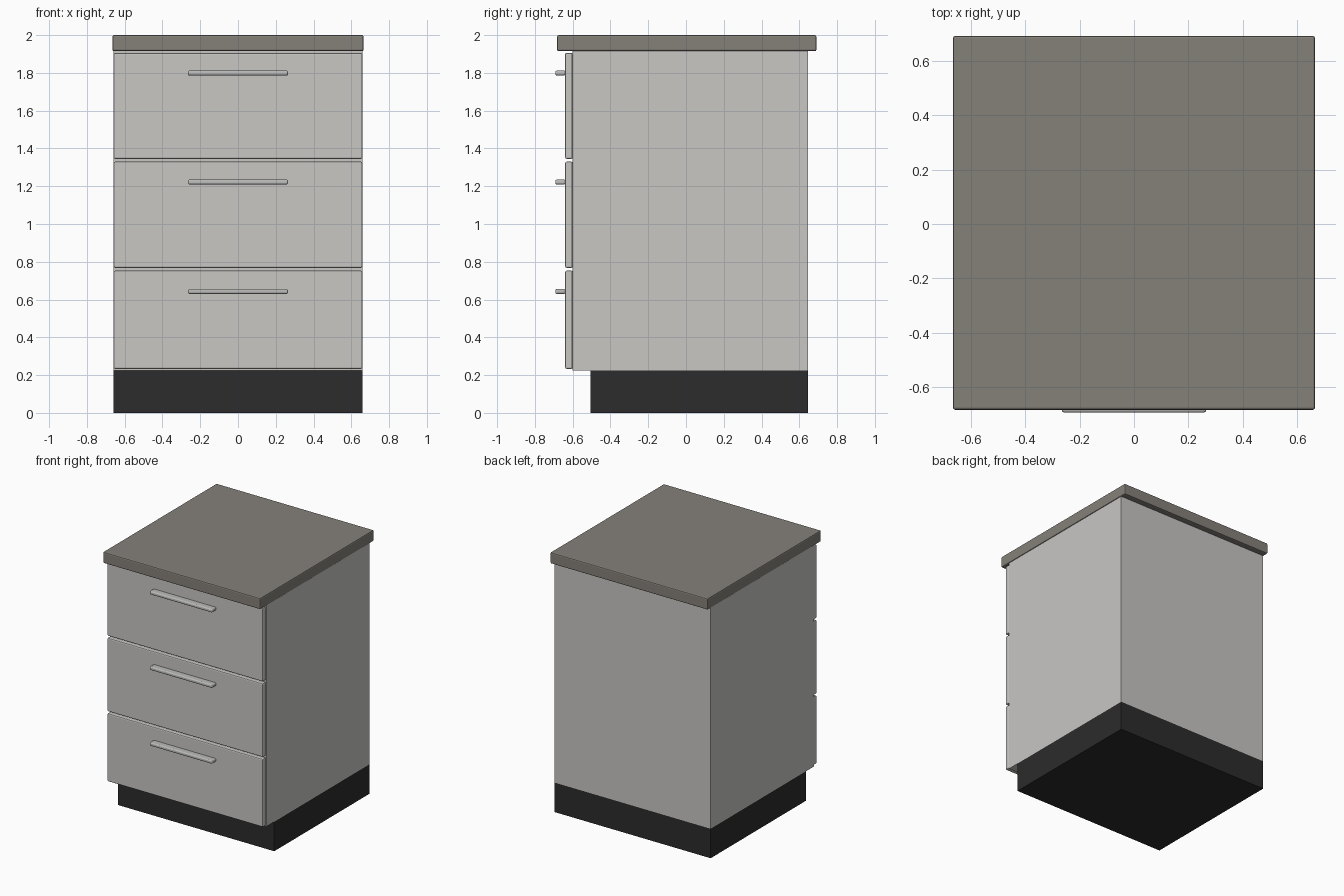
import bpy

cube = bpy.data.objects.get("Cube")
if cube:
    bpy.data.objects.remove(cube, do_unlink=True)


def material(name, rgb):
    mat = bpy.data.materials.new(name)
    mat.use_nodes = True
    mat.diffuse_color = (*rgb, 1)
    mat.node_tree.nodes["Principled BSDF"].inputs["Base Color"].default_value = (*rgb, 1)
    return mat


def box(name, mat, x, y, z, bevel=0.0, segments=2):
    """Box spanning the (min, max) ranges x, y, z, with optional rounded edges."""
    ranges = (x, y, z)
    bpy.ops.mesh.primitive_cube_add(size=1, location=[(a + b) / 2 for a, b in ranges])
    obj = bpy.context.object
    obj.name = obj.data.name = name
    obj.scale = [b - a for a, b in ranges]
    bpy.ops.object.transform_apply(location=False, rotation=False, scale=True)
    obj.data.materials.append(mat)
    if bevel:
        mod = obj.modifiers.new("rounded_edges", "BEVEL")
        mod.width = bevel
        mod.segments = segments
    return obj


body_grey = material("light warm grey", (0.58, 0.57, 0.55))
top_grey = material("stone grey", (0.235, 0.22, 0.195))
plinth_black = material("charcoal", (0.025, 0.025, 0.025))
metal_grey = material("handle grey", (0.5, 0.5, 0.49))

# Carcass, recessed plinth and overhanging worktop
box("cabinet_body", body_grey, (-0.66, 0.66), (-0.6, 0.645), (0.225, 1.915))
box("plinth", plinth_black, (-0.66, 0.66), (-0.505, 0.645), (0, 0.225))
box("worktop", top_grey, (-0.665, 0.665), (-0.682, 0.69), (1.915, 2.0), 0.008)

# Drawer fronts, each with a slim bar handle near its top
drawers = {
    "bottom": (0.233, 0.753, 0.643),
    "middle": (0.768, 1.33, 1.222),
    "top": (1.345, 1.906, 1.799),
}
for level, (low, high, grip) in drawers.items():
    box(f"{level}_drawer_front", body_grey, (-0.658, 0.658), (-0.64, -0.6), (low, high), 0.008)
    box(f"{level}_drawer_handle", metal_grey, (-0.265, 0.265), (-0.692, -0.638),
        (grip - 0.013, grip + 0.013), 0.009, 3)
